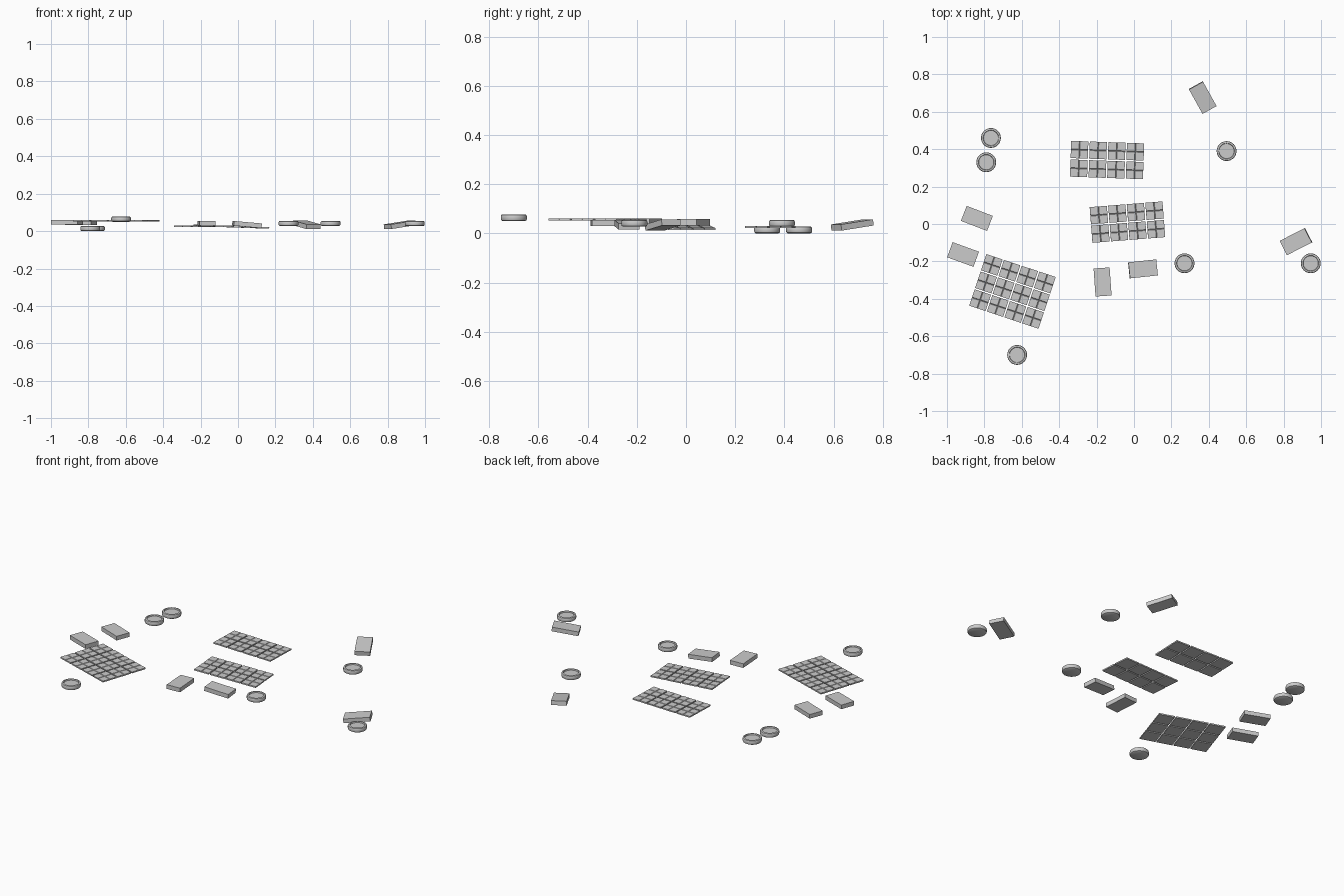
import bpy, bmesh, math
from mathutils import Matrix, Vector

old = bpy.data.objects.get("Cube")
if old:
    bpy.data.objects.remove(old)

grey = bpy.data.materials.new("light_grey")
grey.use_nodes = True
grey.diffuse_color = (0.6, 0.6, 0.6, 1)
grey.node_tree.nodes["Principled BSDF"].inputs["Base Color"].default_value = (0.6, 0.6, 0.6, 1)


def finish(name, bm, place):
    bmesh.ops.recalc_face_normals(bm, faces=bm.faces[:])
    mesh = bpy.data.meshes.new(name)
    bm.to_mesh(mesh)
    bm.free()
    mesh.materials.append(grey)
    obj = bpy.data.objects.new(name, mesh)
    bpy.context.collection.objects.link(obj)
    obj.matrix_world = place
    return obj


def placement(x, y, z, turn=0, tilt=0):
    """Turn about z; tilt lifts the +x end."""
    return (Matrix.Translation((x, y, z)) @ Matrix.Rotation(math.radians(turn), 4, "Z")
            @ Matrix.Rotation(math.radians(-tilt), 4, "Y"))


# Round tin: lathed profile with soft edges and a shallow recessed lid
def tin(name, x, y, z):
    profile = [(0, 0), (0.046, 0), (0.051, 0.003), (0.053, 0.008), (0.053, 0.020),
               (0.051, 0.025), (0.047, 0.027), (0.042, 0.027), (0.040, 0.020), (0, 0.020)]
    bm = bmesh.new()
    verts = [bm.verts.new((r, 0, h)) for r, h in profile]
    edges = [bm.edges.new(pair) for pair in zip(verts, verts[1:])]
    bmesh.ops.spin(bm, geom=verts + edges, cent=(0, 0, 0), axis=(0, 0, 1),
                   angle=math.tau, steps=32)
    bmesh.ops.remove_doubles(bm, verts=bm.verts[:], dist=0.0001)
    obj = finish(name, bm, placement(x, y, z))
    bpy.ops.object.select_all(action="DESELECT")
    obj.select_set(True)
    bpy.context.view_layer.objects.active = obj
    bpy.ops.object.shade_smooth_by_angle(angle=math.radians(35))


# Plain flat box
def box(name, x, y, z, turn, tilt):
    bm = bmesh.new()
    bmesh.ops.create_cube(bm, size=1)
    bmesh.ops.scale(bm, vec=(0.15, 0.086, 0.025), verts=bm.verts[:])
    finish(name, bm, placement(x, y, z, turn, tilt))


# Slab of separate square tiles, each scored with a cross
def tile_slab(name, x, y, z, turn, tilt, columns, rows):
    pitch, half, groove, thick = 0.0995, 0.046, 0.0025, 0.008
    steps = (-half, -groove, 0, groove, half)
    bm = bmesh.new()
    for col in range(columns):
        for row in range(rows):
            centre = Vector(((col - (columns - 1) / 2) * pitch, (row - (rows - 1) / 2) * pitch, 0))
            grid = [[bm.verts.new(centre + Vector((u, v, thick / 2 if u and v else 0.0)))
                     for v in steps] for u in steps]
            top = [bm.faces.new((grid[i][j], grid[i + 1][j], grid[i + 1][j + 1], grid[i][j + 1]))
                   for i in range(4) for j in range(4)]
            # side walls and underside
            rim = [e for e in {e for f in top for e in f.edges} if len(e.link_faces) == 1]
            made = bmesh.ops.extrude_edge_only(bm, edges=rim)["geom"]
            low = [g for g in made if isinstance(g, bmesh.types.BMVert)]
            for v in low:
                v.co.z = -thick / 2
            bmesh.ops.contextual_create(
                bm, geom=[g for g in made if isinstance(g, bmesh.types.BMEdge)
                          and all(v in low for v in g.verts)])
    finish(name, bm, placement(x, y, z, turn, tilt))


for i, spot in enumerate([(-0.765, 0.46, 0), (-0.79, 0.33, 0), (0.495, 0.39, 0.027),
                          (0.27, -0.21, 0.027), (0.945, -0.21, 0.027), (-0.625, -0.70, 0.05)]):
    tin(f"round_tin_{i + 1}", *spot)

for i, spot in enumerate([(0.367, 0.676, 0.034, 119, 8), (0.866, -0.094, 0.034, 27, 8),
                          (-0.84, 0.03, 0.045, -21, 0), (-0.914, -0.163, 0.048, -20, 0),
                          (-0.168, -0.31, 0.042, -86, 0), (0.048, -0.24, 0.035, 6, -5)]):
    box(f"flat_box_{i + 1}", *spot)

tile_slab("large_tile_slab", -0.65, -0.36, 0.056, -18.4, 0, 4, 3)
tile_slab("back_tile_slab", -0.144, 0.342, 0.025, -2, 0, 4, 2)
tile_slab("middle_tile_slab", -0.035, 0.01, 0.024, 4.5, -2, 4, 2)
